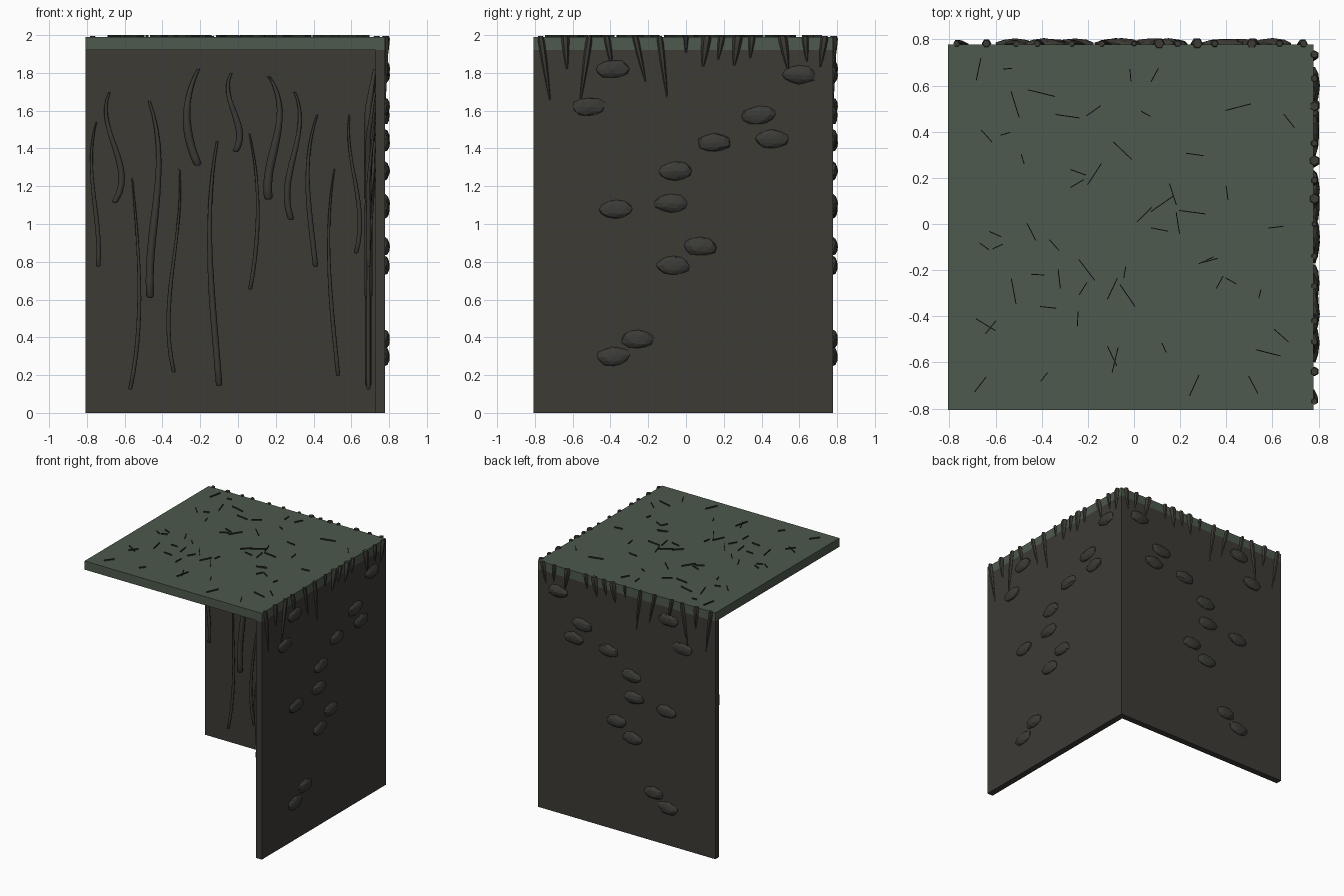
import bpy, bmesh, math, random
from mathutils import Matrix, Vector

if "Cube" in bpy.data.objects:
    bpy.data.objects.remove(bpy.data.objects["Cube"])

random.seed(4)
LO, HI, T = -0.807, 0.778, 0.05     # outer edges and wall thickness
TOP, UNDER = 1.99, 1.92             # roof slab heights
SWAP = Matrix(((0, 1, 0, 0), (1, 0, 0, 0), (0, 0, 1, 0), (0, 0, 0, 1)))


def material(name, color):
    m = bpy.data.materials.new(name)
    m.diffuse_color = (*color, 1)
    m.use_nodes = True
    m.node_tree.nodes["Principled BSDF"].inputs["Base Color"].default_value = m.diffuse_color
    return m


EARTH = material("dark earth", (0.046, 0.043, 0.036))
MOSS = material("moss green", (0.074, 0.100, 0.074))
ROOT = material("root brown", (0.043, 0.041, 0.034))
STONE = material("dark stone", (0.044, 0.043, 0.037))
BLADE = material("dark blade", (0.022, 0.028, 0.020))


def finish(bm, name, mat, smooth=False):
    me = bpy.data.meshes.new(name)
    bm.to_mesh(me)
    bm.free()
    me.materials.append(mat)
    for p in me.polygons:
        p.use_smooth = smooth
    ob = bpy.data.objects.new(name, me)
    bpy.context.collection.objects.link(ob)
    return ob


def box(name, lo, hi, mat):
    bm = bmesh.new()
    c = [(a + b) / 2 for a, b in zip(lo, hi)]
    s = [b - a for a, b in zip(lo, hi)]
    bmesh.ops.create_cube(bm, size=1, matrix=Matrix.Translation(c) @ Matrix.Diagonal((*s, 1)))
    return finish(bm, name, mat)


def swapped_copy(ob, name):
    """Repeat a back wall part on the right wall, across the diagonal."""
    me = ob.data.copy()
    me.transform(SWAP)
    me.flip_normals()
    new = bpy.data.objects.new(name, me)
    bpy.context.collection.objects.link(new)


def tube(bm, points, radii, sides=8):
    """Capped tube of horizontal rings along a hanging path."""
    rings = []
    for p, r in zip(points, radii):
        rings.append([bm.verts.new(p + Vector((r * math.cos(a), r * math.sin(a), 0)))
                      for a in (2 * math.pi * i / sides for i in range(sides))])
    for a, b in zip(rings, rings[1:]):
        for i in range(sides):
            j = (i + 1) % sides
            bm.faces.new((a[j], a[i], b[i], b[j]))
    bm.faces.new(rings[0])
    bm.faces.new(rings[-1][::-1])


# Roof slab and the two walls
box("roof_slab", (LO, LO, UNDER), (HI, HI, TOP), MOSS)
box("back_wall", (LO, HI - T, 0), (HI, HI, UNDER), EARTH)
box("right_wall", (HI - T, LO, 0), (HI, HI - T, UNDER), EARTH)

# Hanging roots inside: four positions along the wall, top, bottom, radius
ROOTS = [(-.75, -.775, -.75, -.74, 1.54, .78, .012), (-.68, -.685, -.625, -.65, 1.70, 1.12, .017),
         (-.56, -.53, -.525, -.57, 1.24, .13, .011), (-.47, -.42, -.45, -.465, 1.65, .62, .021),
         (-.31, -.325, -.365, -.34, 1.29, .22, .011), (-.21, -.265, -.265, -.215, 1.82, 1.32, .023),
         (-.11, -.15, -.135, -.10, 1.44, .15, .017), (-.035, -.045, 0, -.01, 1.80, 1.39, .018),
         (.06, .10, .10, .065, 1.48, .66, .011), (.165, .22, .18, .16, 1.78, 1.14, .023),
         (.30, .32, .27, .28, 1.70, 1.03, .017), (.42, .37, .38, .41, 1.58, .78, .014),
         (.51, .48, .495, .53, 1.29, .20, .011), (.59, .60, .64, .625, 1.58, .85, .012)]


def cubic(v, t):
    """Smooth curve through four evenly spaced values."""
    u = t * 3
    return sum(v[i] * math.prod((u - j) / (i - j) for j in range(4) if j != i) for i in range(4))


bm = bmesh.new()
for *xs, z0, z1, r in ROOTS:
    steps, pts, radii = 14, [], []
    for i in range(steps + 1):
        t = i / steps
        depth = HI - T - 0.004 - 0.034 * min(1, t * 2.5)
        pts.append(Vector((cubic(xs, t), depth, z0 + (z1 - z0) * t)))
        radii.append(r * (0.35 + 0.65 * min(1, t * 1.6)))
    pts.append(pts[-1] - Vector((0, 0, r * 0.5)))
    radii.append(r * 0.55)
    tube(bm, pts, radii)
roots = finish(bm, "back_wall_roots", ROOT, True)
swapped_copy(roots, "right_wall_roots")

# Flat stones set into the outer faces: position along wall, height
STONES = [(-.39, 1.82), (-.515, 1.62), (.60, 1.79), (.385, 1.575), (.455, 1.45), (.15, 1.43), (-.055, 1.28),
          (-.08, 1.11), (-.37, 1.08), (.075, .88), (-.07, .78), (-.255, .39), (-.385, .30)]
bm = bmesh.new()
for x, z in STONES:
    m = (Matrix.Translation((x, HI, z)) @ Matrix.Rotation(random.uniform(-.08, .08), 4, 'Y')
         @ Matrix.Diagonal((.094, .027, .051, 1)))
    stone = bmesh.ops.create_icosphere(bm, subdivisions=2, radius=1, matrix=m)
    mid = Vector((x, HI, z))
    for v in stone["verts"]:
        v.co = mid + (v.co - mid) * random.uniform(.88, 1.03)
stones = finish(bm, "back_wall_stones", STONE)
swapped_copy(stones, "right_wall_stones")

# Fringe of tapered drips along the outer roof edges: top, tip, tip height, radius
DRIPS = [(-.77, -.72, 1.655, .018), (-.64, -.63, 1.82, .021), (-.51, -.56, 1.645, .018),
         (-.42, -.39, 1.82, .018), (-.27, -.215, 1.755, .017), (-.14, -.10, 1.67, .017),
         (0, 0, 1.90, .013), (.11, .09, 1.835, .026), (.19, .17, 1.87, .018),
         (.275, .255, 1.84, .026), (.35, .34, 1.88, .018), (.51, .54, 1.82, .025),
         (.63, .64, 1.86, .018), (.735, .71, 1.83, .020)]
bm = bmesh.new()
for x0, x1, z1, r in DRIPS:
    pts = [Vector((x0 + (x1 - x0) * t, HI + .004 * (1 - t), 1.996 + (z1 - 1.996) * t))
           for t in (0, .1, .4, .75, 1)]
    tube(bm, pts, [r * k for k in (.75, 1, .85, .5, .2)], 6)
drips = finish(bm, "back_edge_drips", EARTH, True)
swapped_copy(drips, "right_edge_drips")

# Thin blades scattered over the roof
bm = bmesh.new()
for _ in range(58):
    x, y = random.uniform(-.68, .7), random.uniform(-.7, .68)
    m = (Matrix.Translation((x, y, TOP + .002)) @ Matrix.Rotation(random.uniform(0, math.pi), 4, 'Z')
         @ Matrix.Diagonal((random.uniform(.04, .12), .004, .016, 1)))
    bmesh.ops.create_cube(bm, size=1, matrix=m)
finish(bm, "roof_blades", BLADE)

# Keep hard edges on the smooth tubes
for ob in bpy.data.objects:
    if "roots" in ob.name or "drips" in ob.name:
        bpy.context.view_layer.objects.active = ob
        ob.select_set(True)
bpy.ops.object.shade_smooth_by_angle(angle=math.radians(50))
